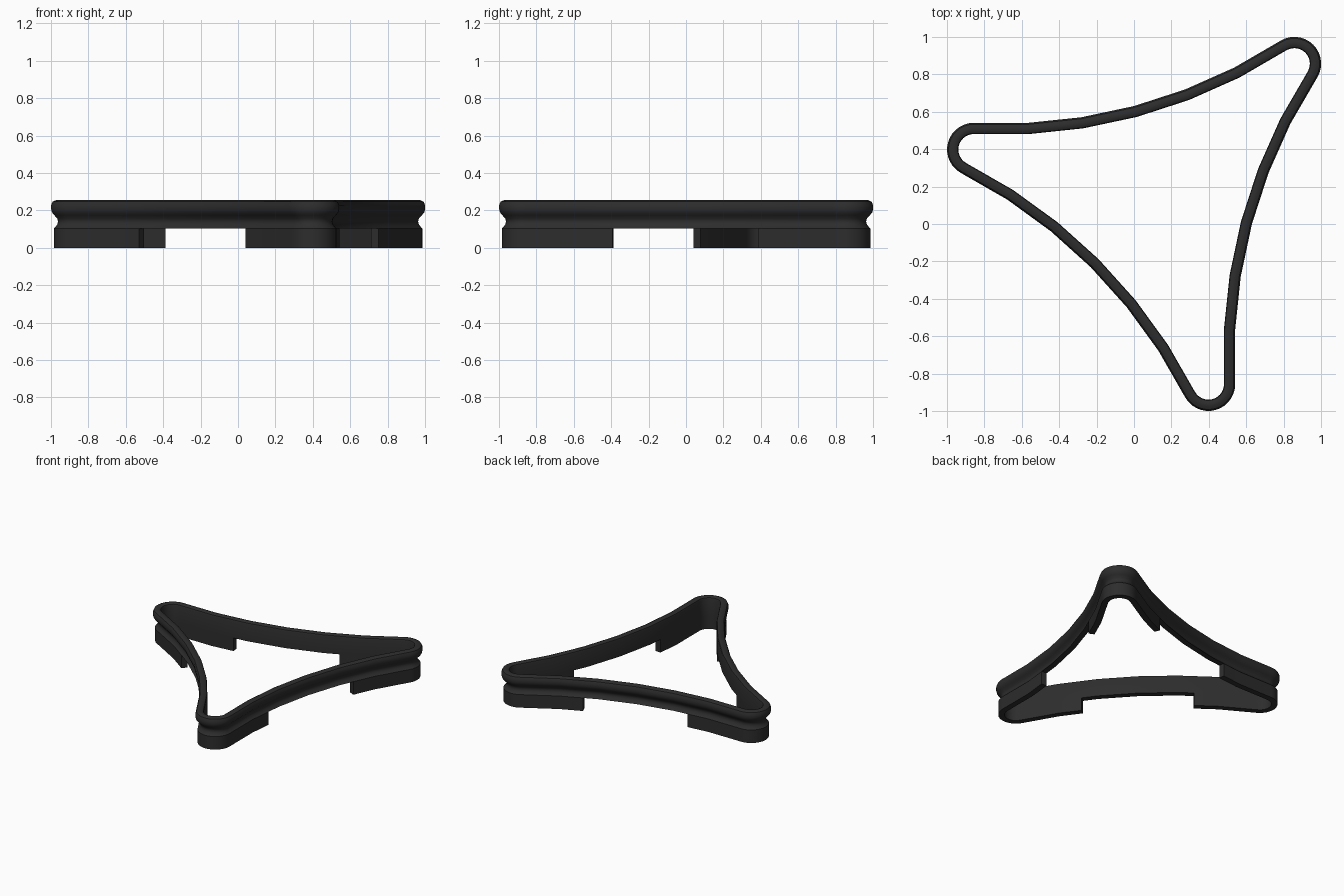
import bpy, bmesh
from math import sin, cos, radians
from mathutils import Vector

cube = bpy.data.objects.get("Cube")
if cube:
    bpy.data.objects.remove(cube)

CENTRE = Vector((0.133, 0.133, 0))
TIP_DIST, TIP_R = 1.0245, 0.143      # corner arc centre and outer radius
SIDE_R, SIDE_MID = 2.75, 0.515       # concave side radius and its nearest distance
NOTCH_HALF, NOTCH_TOP = 0.40, 0.104

black = bpy.data.materials.new("matte black")
black.use_nodes = True
black.diffuse_color = (0.026, 0.026, 0.026, 1)
black.node_tree.nodes["Principled BSDF"].inputs["Base Color"].default_value = black.diffuse_color


def polar(r, deg):
    return Vector((r * cos(radians(deg)), r * sin(radians(deg)), 0))


# Outline: rounded tips joined by concave sides, each point with its skirt bottoms
path = []
full, raised = (0,), (NOTCH_TOP,)
outer_t, inner_t = SIDE_R * sin(radians(12)), SIDE_R * sin(radians(6))
blend = (outer_t - NOTCH_HALF) / (outer_t - inner_t)
for k in range(3):
    tip = 45 + 120 * k
    for i in range(15):
        p = CENTRE + polar(TIP_DIST, tip) + polar(TIP_R, tip - 75 + 150 * i / 14)
        path.append((p, full))
    hub = CENTRE + polar(SIDE_MID + SIDE_R, tip + 60)
    a, b, c, d, e = [hub + polar(SIDE_R, tip + 240 + t) for t in (12, 6, 0, -6, -12)]
    path += [(a, full), (a.lerp(b, blend), full + raised),
             (b, raised), (c, raised), (d, raised),
             (e.lerp(d, blend), raised + full), (e, full)]

# Wall section (inset, height): plain skirt, rounded groove, rounded bead
section = [(.015, 0), (.015, NOTCH_TOP), (.022, .11), (.033, .125), (.037, .14),
           (.033, .156), (.017, .174), (.004, .19), (0, .207), (0, .228),
           (.008, .246), (.025, .254), (.044, .254), (.056, .247), (.06, .235),
           (.06, NOTCH_TOP), (.06, 0)]

# Sweep the section with mitred corners; two rings at a notch end form its step
bm = bmesh.new()
rings = []
for i, (p, bottoms) in enumerate(path):
    a = (p - path[i - 1][0]).normalized()
    b = (path[(i + 1) % len(path)][0] - p).normalized()
    na, nb = Vector((-a.y, a.x, 0)), Vector((-b.y, b.x, 0))
    inward = (na + nb) / (1 + na.dot(nb))
    for low in bottoms:
        rings.append([bm.verts.new(p + inward * d + Vector((0, 0, max(z, low))))
                      for d, z in section])
for i, r in enumerate(rings):
    s = rings[(i + 1) % len(rings)]
    for j in range(len(section)):
        k = (j + 1) % len(section)
        bm.faces.new((r[j], s[j], s[k], r[k]))
bmesh.ops.remove_doubles(bm, verts=bm.verts, dist=0.0001)
bmesh.ops.recalc_face_normals(bm, faces=bm.faces)

mesh = bpy.data.meshes.new("frame_wall")
bm.to_mesh(mesh)
bm.free()
mesh.materials.append(black)
frame = bpy.data.objects.new("frame_wall", mesh)
bpy.context.collection.objects.link(frame)

bpy.ops.object.select_all(action='DESELECT')
bpy.context.view_layer.objects.active = frame
frame.select_set(True)
bpy.ops.object.shade_smooth_by_angle(angle=radians(35))
